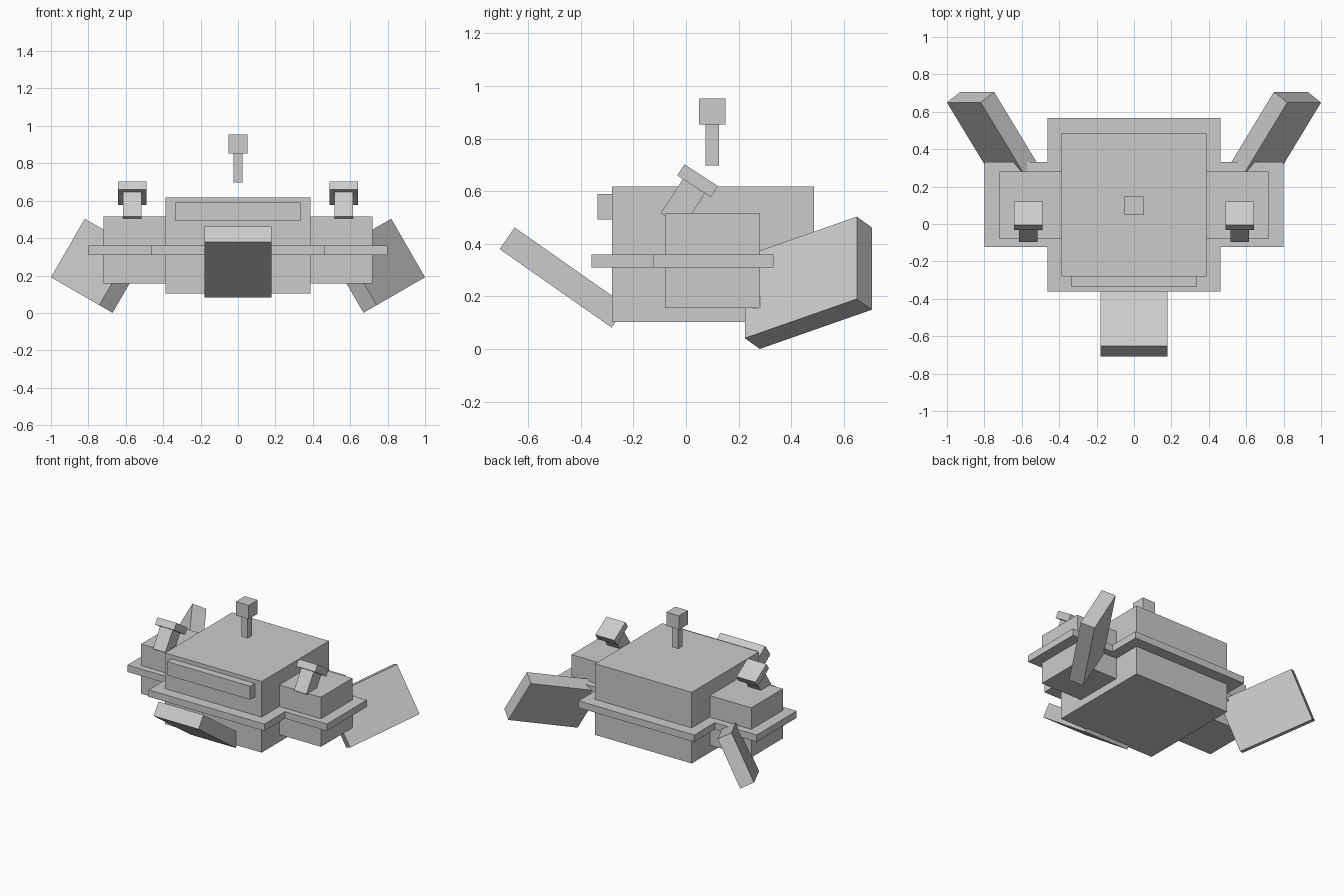
import bpy, bmesh
from math import radians
from mathutils import Matrix, Vector

if "Cube" in bpy.data.objects:
    bpy.data.objects.remove(bpy.data.objects["Cube"])


def finish(name, bm):
    bmesh.ops.recalc_face_normals(bm, faces=bm.faces)
    mesh = bpy.data.meshes.new(name)
    bm.to_mesh(mesh)
    bm.free()
    ob = bpy.data.objects.new(name, mesh)
    bpy.context.collection.objects.link(ob)
    return ob


def box(name, size, center, rot=None):
    bm = bmesh.new()
    bmesh.ops.create_cube(bm, size=1, matrix=Matrix.Diagonal((*size, 1)))
    ob = finish(name, bm)
    ob.location = center
    if rot:
        ob.rotation_euler = rot.to_euler()
    return ob


def span(name, x, y, z):
    """Box given by its extents along each axis."""
    return box(name, [b - a for a, b in (x, y, z)], [(a + b) / 2 for a, b in (x, y, z)])


def rot(deg, axis):
    return Matrix.Rotation(radians(deg), 3, axis)


# Main hull and the panel on its front
span("hull", (-0.387, 0.387), (-0.282, 0.487), (0.103, 0.618))
span("front_panel", (-0.333, 0.333), (-0.336, -0.27), (0.492, 0.59))

# Cross-shaped belt running around hull and side pods
half = [(0.463, -0.36), (0.463, -0.124), (0.799, -0.124),
        (0.799, 0.332), (0.463, 0.332), (0.463, 0.568)]
outline = half + [(-x, y) for x, y in reversed(half)]
bm = bmesh.new()
face = bm.faces.new([bm.verts.new((x, y, 0.31)) for x, y in outline])
ext = bmesh.ops.extrude_face_region(bm, geom=[face])
bmesh.ops.translate(bm, vec=Vector((0, 0, 0.05)),
                    verts=[v for v in ext["geom"] if isinstance(v, bmesh.types.BMVert)])
finish("belt", bm)

# Tilted front scoop
box("front_scoop", (0.359, 0.52, 0.1), (0, -0.467, 0.272), rot(-35, 'X'))

# Floating mast
span("mast_pole", (-0.025, 0.025), (0.075, 0.125), (0.697, 0.853))
span("mast_head", (-0.051, 0.051), (0.049, 0.151), (0.853, 0.953))

# Side pods, tilted stalks with caps, and rear fins
tilt = rot(-33, 'X')
axis = tilt @ Vector((0, 0, 1))
for s, side in ((-1, "left"), (1, "right")):
    span("side_pod_" + side, sorted((s * 0.37, s * 0.72)), (-0.08, 0.281), (0.157, 0.516))
    cap = Vector((s * 0.565, 0.044, 0.64))
    box("stalk_" + side, (0.1, 0.1, 0.16), cap - axis * 0.1, tilt)
    box("stalk_cap_" + side, (0.152, 0.152, 0.05), cap, tilt)
    box("rear_fin_" + side, (0.1, 0.52, 0.361), (s * 0.745, 0.465, 0.252),
        rot(-30 * s, 'Y') @ rot(-35 * s, 'Z'))
